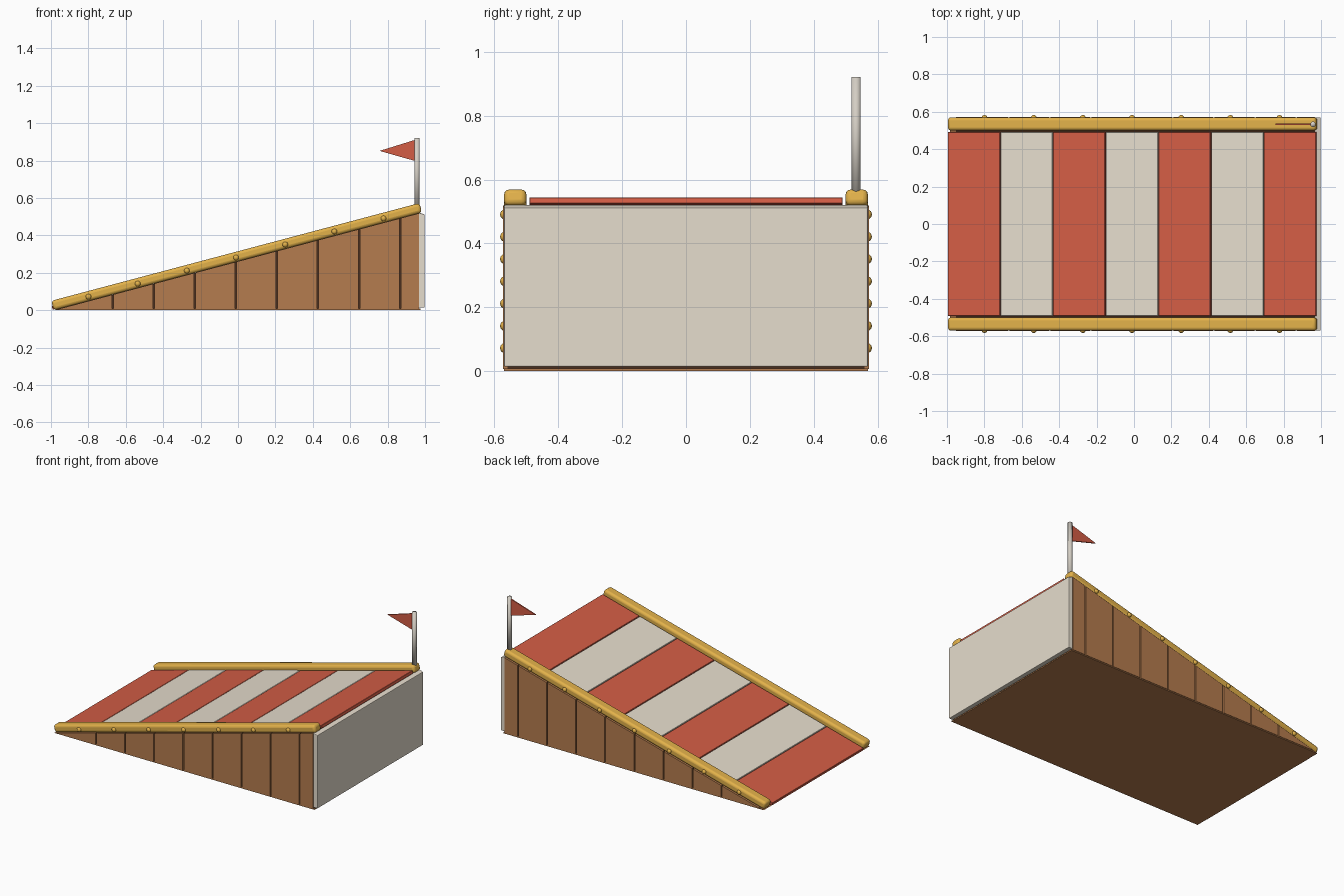
import bpy, bmesh, math

cube = bpy.data.objects.get("Cube")
if cube:
    bpy.data.objects.remove(cube, do_unlink=True)


def make_material(name, r, g, b):
    """Flat material from display values 0-255, stored as linear."""
    lin = [((c / 255 + 0.055) / 1.055) ** 2.4 for c in (r, g, b)] + [1]
    mat = bpy.data.materials.new(name)
    mat.use_nodes = True
    mat.diffuse_color = lin
    mat.node_tree.nodes["Principled BSDF"].inputs["Base Color"].default_value = lin
    return mat


RED = make_material("painted red", 211, 93, 69)
CREAM = make_material("painted cream", 230, 221, 205)
GOLD = make_material("golden trim", 226, 177, 74)
WOOD = make_material("plank wood", 181, 124, 78)
DARK = make_material("dark groove wood", 74, 46, 30)
STEEL = make_material("pole grey", 212, 206, 196)

TOE_X, END_X, HALF_W = -0.985, 0.967, 0.57
SLOPE = 0.2655
ANGLE = math.atan(SLOPE)
LENGTH = 2.037


def ramp_point(s, h):
    """Point at distance s up the slope and height h square to it."""
    return (TOE_X + s * math.cos(ANGLE) - h * math.sin(ANGLE),
            s * math.sin(ANGLE) + h * math.cos(ANGLE))


def ramp_z(x):
    return (x - TOE_X) * SLOPE


def prism(name, profile, y0, y1, mat, bevel=0.0, segments=2):
    """Extrude an (x, z) profile from y0 to y1."""
    bm = bmesh.new()
    face = bm.faces.new([bm.verts.new((x, y0, z)) for x, z in profile])
    ext = bmesh.ops.extrude_face_region(bm, geom=[face])
    verts = [v for v in ext["geom"] if isinstance(v, bmesh.types.BMVert)]
    bmesh.ops.translate(bm, verts=verts, vec=(0, y1 - y0, 0))
    bmesh.ops.recalc_face_normals(bm, faces=bm.faces)
    mesh = bpy.data.meshes.new(name)
    bm.to_mesh(mesh)
    bm.free()
    mesh.materials.append(mat)
    obj = bpy.data.objects.new(name, mesh)
    bpy.context.collection.objects.link(obj)
    if bevel:
        mod = obj.modifiers.new("soft edges", "BEVEL")
        mod.width = bevel
        mod.segments = segments
    return obj


def slope_box(name, s0, s1, h0, h1, y0, y1, mat, bevel, segments=2):
    profile = [ramp_point(s0, h0), ramp_point(s1, h0),
               ramp_point(s1, h1), ramp_point(s0, h1)]
    return prism(name, profile, y0, y1, mat, bevel, segments)


def smooth(obj, degrees=40):
    bpy.ops.object.select_all(action="DESELECT")
    obj.select_set(True)
    bpy.context.view_layer.objects.active = obj
    bpy.ops.object.shade_smooth_by_angle(angle=math.radians(degrees))


# Dark wedge core that shows in the grooves, on a wooden floor
prism("wedge_core", [(TOE_X + 0.015, 0.003), (END_X, 0.003), (END_X, ramp_z(END_X))],
      -0.56, 0.56, DARK)
prism("floor_plate", [(TOE_X, 0), (0.976, 0), (0.976, 0.008), (TOE_X + 0.03, 0.008)],
      -HALF_W, HALF_W, WOOD)

# Upright boards on both sides, cut to the slope
edges = [-0.955] + [-0.67 + 0.2195 * i for i in range(8)] + [END_X + 0.004]
for side, tag in ((-1, "right"), (1, "left")):
    for i, (a, b) in enumerate(zip(edges, edges[1:])):
        a, b = a + 0.004, b - 0.004
        prism(f"side_board_{tag}_{i + 1}",
              [(a, 0.007), (b, 0.007), (b, ramp_z(b)), (a, ramp_z(a))],
              side * 0.54, side * 0.573, WOOD)

# Back panel
prism("back_panel", [(END_X, 0.014), (0.998, 0.014), (0.998, 0.512), (END_X, 0.522)],
      -HALF_W, HALF_W, CREAM, 0.004)

# Striped deck
STEP = 0.2915
for i in range(7):
    s = -0.007 + STEP * i
    slope_box(f"deck_plank_{i + 1}", s + 0.002, s + STEP - 0.002, 0.004, 0.024,
              -0.491, 0.491, CREAM if i % 2 else RED, 0.002, 1)

# Rounded rails with studs
for side, tag in ((-1, "right"), (1, "left")):
    rail = slope_box(f"rail_{tag}", 0, LENGTH, 0, 0.052,
                     side * 0.5, side * 0.57, GOLD, 0.016, 3)
    smooth(rail)
    for i in range(7):
        x, z = ramp_point(0.198 + 0.272 * i, 0.022)
        bpy.ops.mesh.primitive_uv_sphere_add(segments=16, ring_count=8, radius=0.015,
                                             location=(x, side * 0.569, z))
        stud = bpy.context.object
        stud.name = f"stud_{tag}_{i + 1}"
        stud.scale.y = 0.9
        stud.data.materials.append(GOLD)
        smooth(stud)

# Flag pole, softly shaded over its ends, and pennant
POLE_X, POLE_Y, BASE, TOP = 0.957, 0.533, 0.53, 0.922
bpy.ops.mesh.primitive_cylinder_add(vertices=24, radius=0.0145, depth=TOP - BASE,
                                    location=(POLE_X, POLE_Y, (BASE + TOP) / 2))
pole = bpy.context.object
pole.name = "flag_pole"
pole.data.materials.append(STEEL)
smooth(pole, 120)
prism("pennant", [(POLE_X, 0.795), (POLE_X, 0.914), (0.757, 0.852)],
      POLE_Y - 0.004, POLE_Y + 0.004, RED)
